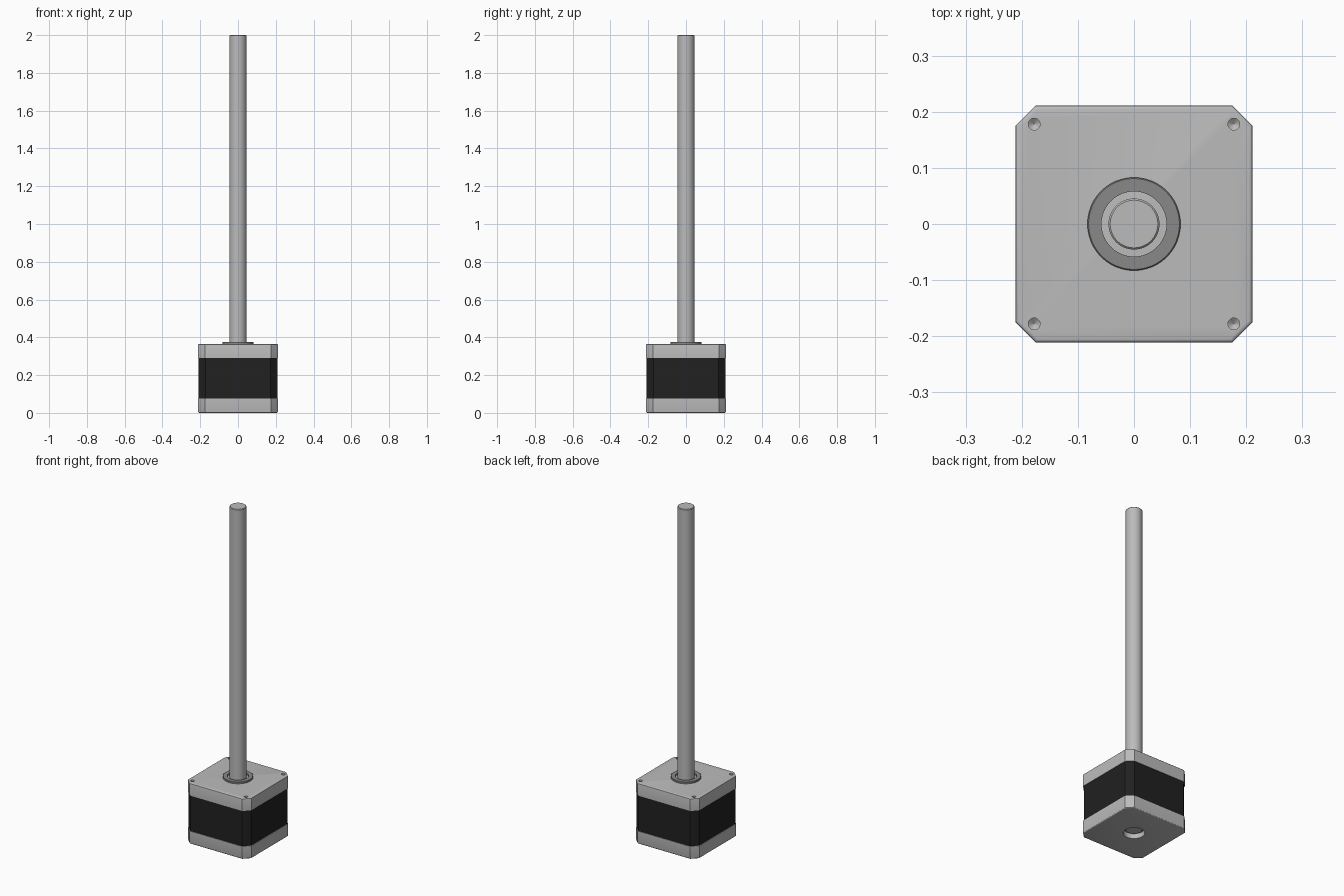
import bpy, bmesh, math

if "Cube" in bpy.data.objects:
    bpy.data.objects.remove(bpy.data.objects["Cube"])


def material(name, v):
    m = bpy.data.materials.new(name)
    m.diffuse_color = (v, v, v, 1)
    m.use_nodes = True
    m.node_tree.nodes["Principled BSDF"].inputs["Base Color"].default_value = m.diffuse_color
    return m


ALUMINIUM = material("aluminium grey", 0.5)
DARK_GREY = material("dark grey", 0.25)
BLACK = material("black", 0.015)


def finish(name, bm, mat):
    bmesh.ops.recalc_face_normals(bm, faces=bm.faces)
    mesh = bpy.data.meshes.new(name)
    bm.to_mesh(mesh)
    bm.free()
    mesh.materials.append(mat)
    ob = bpy.data.objects.new(name, mesh)
    bpy.context.collection.objects.link(ob)
    return ob


def smooth(ob):
    bpy.ops.object.select_all(action='DESELECT')
    ob.select_set(True)
    bpy.context.view_layer.objects.active = ob
    bpy.ops.object.shade_smooth_by_angle(angle=math.radians(30))


def octagon_block(name, half, cut, z0, z1, mat, bevel_z=None):
    """Square block with cut corners; edges lying at bevel_z are rounded."""
    s = half - cut
    pts = [(half, -s), (half, s), (s, half), (-s, half),
           (-half, s), (-half, -s), (-s, -half), (s, -half)]
    bm = bmesh.new()
    base = bm.faces.new([bm.verts.new((x, y, z0)) for x, y in pts])
    new = bmesh.ops.extrude_face_region(bm, geom=[base])["geom"]
    bmesh.ops.translate(bm, vec=(0, 0, z1 - z0),
                        verts=[g for g in new if isinstance(g, bmesh.types.BMVert)])
    if bevel_z is not None:
        rim = [e for e in bm.edges if all(abs(v.co.z - bevel_z) < 1e-5 for v in e.verts)]
        bmesh.ops.bevel(bm, geom=rim, offset=0.006, segments=3, profile=0.5, affect='EDGES')
    return finish(name, bm, mat)


def lathe(name, profile, mat, segments=48, at=(0, 0), closed=False):
    """Spin an (r, z) profile about a vertical axis."""
    bm = bmesh.new()
    vs = [bm.verts.new((r, 0, z)) for r, z in profile]
    edges = [bm.edges.new(p) for p in zip(vs, vs[1:])]
    if closed:
        edges.append(bm.edges.new((vs[-1], vs[0])))
    bmesh.ops.spin(bm, geom=vs + edges, cent=(0, 0, 0), axis=(0, 0, 1),
                   angle=2 * math.pi, steps=segments)
    bmesh.ops.remove_doubles(bm, verts=bm.verts, dist=1e-5)
    bmesh.ops.translate(bm, verts=bm.verts, vec=(at[0], at[1], 0))
    return finish(name, bm, mat)


def cut(ob, cutter):
    mod = ob.modifiers.new("cut", 'BOOLEAN')
    mod.operation = 'DIFFERENCE'
    mod.solver = 'EXACT'
    mod.object = cutter
    cutter.hide_render = True
    cutter.hide_viewport = True


# Motor housing: end caps and laminated core
bottom_cap = octagon_block("bottom_cap", 0.211, 0.036, 0, 0.076, ALUMINIUM, 0)
core = octagon_block("motor_core", 0.208, 0.036, 0.076, 0.29, BLACK)
top_cap = octagon_block("top_cap", 0.211, 0.036, 0.29, 0.365, ALUMINIUM, 0.365)
smooth(bottom_cap)
smooth(top_cap)

# Blind mounting holes with drilled cone bottoms
for i, (sx, sy) in enumerate([(1, 1), (-1, 1), (-1, -1), (1, -1)]):
    drill = lathe(f"hole_cutter_{i + 1}",
                  [(0, 0.322), (0.0105, 0.33), (0.0105, 0.38), (0, 0.38)],
                  ALUMINIUM, 20, (sx * 0.178, sy * 0.178))
    cut(top_cap, drill)

# Rear bearing recess in the underside
cut(bottom_cap, lathe("recess_cutter", [(0, -0.02), (0.058, -0.02), (0.058, 0.03), (0, 0.03)],
                      ALUMINIUM))

# Pilot boss around the shaft, with its sunken floor
smooth(lathe("pilot_boss", [(0.058, 0.362), (0.083, 0.362), (0.083, 0.374),
                            (0.081, 0.376), (0.058, 0.376)], DARK_GREY, closed=True))

# Shaft with chamfered ends
smooth(lathe("shaft", [(0, 0.02), (0.0425, 0.02), (0.0455, 0.023), (0.0455, 1.997),
                       (0.0425, 2.0), (0, 2.0)], ALUMINIUM))
